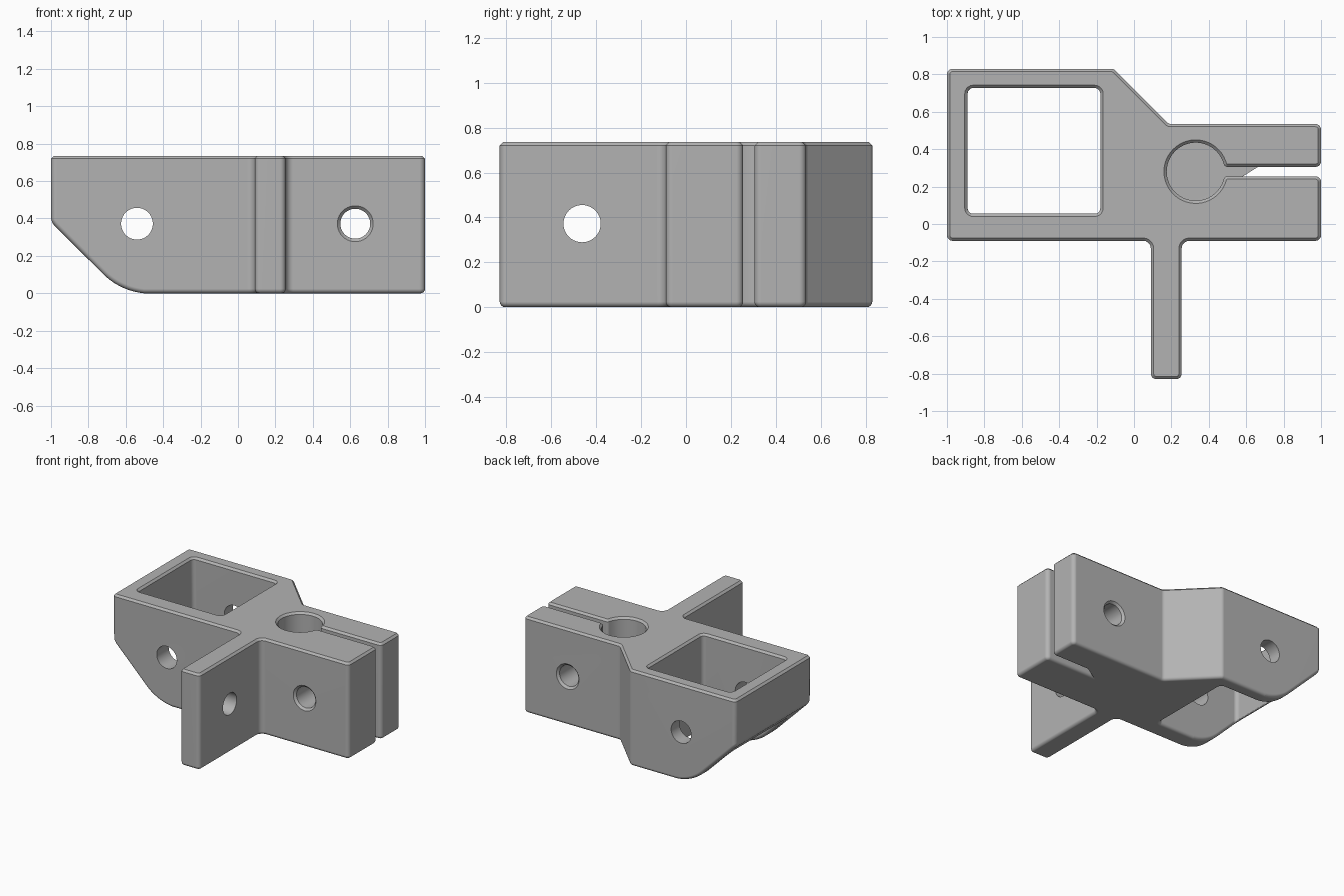
import bpy, bmesh, math
from mathutils import Vector

old = bpy.data.objects.get("Cube")
if old:
    bpy.data.objects.remove(old, do_unlink=True)

HEIGHT = 0.735
MID = 0.372

grey = bpy.data.materials.new("plain grey")
grey.use_nodes = True
colour = (0.45, 0.45, 0.45, 1)
grey.diffuse_color = colour
grey.node_tree.nodes["Principled BSDF"].inputs["Base Color"].default_value = colour


def rounded(corners, steps=5):
    """Round each (x, y, radius) corner of a closed outline."""
    out = []
    for i, (x, y, r) in enumerate(corners):
        p = Vector((x, y))
        if r == 0:
            out.append(p)
            continue
        a = (Vector(corners[i - 1][:2]) - p).normalized()
        b = (Vector(corners[(i + 1) % len(corners)][:2]) - p).normalized()
        half = a.angle(b) / 2
        centre = p + (a + b).normalized() * (r / math.sin(half))
        reach = r / math.tan(half)
        u, v = p + a * reach - centre, p + b * reach - centre
        sweep = u.angle_signed(v)
        for k in range(steps + 1):
            t = -sweep * k / steps
            c, s = math.cos(t), math.sin(t)
            out.append(centre + Vector((u.x * c - u.y * s, u.x * s + u.y * c)))
    return out


def prism(name, outline, place, depth):
    """Extrude an outline; place maps (u, v) to a 3D point."""
    bm = bmesh.new()
    face = bm.faces.new([bm.verts.new(place(*p)) for p in outline])
    new = bmesh.ops.extrude_face_region(bm, geom=[face])["geom"]
    bmesh.ops.translate(bm, vec=depth, verts=[g for g in new if isinstance(g, bmesh.types.BMVert)])
    bmesh.ops.recalc_face_normals(bm, faces=bm.faces)
    return to_object(name, bm)


def to_object(name, bm):
    mesh = bpy.data.meshes.new(name)
    bm.to_mesh(mesh)
    bm.free()
    obj = bpy.data.objects.new(name, mesh)
    bpy.context.collection.objects.link(obj)
    return obj


def turned(name, start, axis, profile):
    """Round cutter made from (distance, radius) rings along an axis."""
    axis = Vector(axis)
    side = Vector((0, 0, 1))
    other = axis.cross(side)
    bm = bmesh.new()
    rings = []
    for d, r in profile:
        angles = [math.tau * k / 40 for k in range(40)]
        rings.append([bm.verts.new(Vector(start) + axis * d + (side * math.cos(t) + other * math.sin(t)) * r)
                      for t in angles])
    for a, b in zip(rings, rings[1:]):
        for k in range(40):
            bm.faces.new((a[k - 1], a[k], b[k], b[k - 1]))
    bm.faces.new(rings[0])
    bm.faces.new(rings[-1])
    bmesh.ops.recalc_face_normals(bm, faces=bm.faces)
    return to_object(name, bm)


def cut(obj, cutter):
    cutter.hide_render = True
    mod = obj.modifiers.new("cut", 'BOOLEAN')
    mod.operation, mod.solver, mod.object = 'DIFFERENCE', 'EXACT', cutter
    bpy.context.view_layer.objects.active = obj
    bpy.ops.object.modifier_apply(modifier=mod.name)
    bpy.data.objects.remove(cutter, do_unlink=True)


# Plan of the bracket: box end, split clamp with round bore, and front tab
bore_x, bore_y, bore_r = 0.33, 0.28, 0.155
bore = []
for k in range(45):
    t = math.radians(20 + 320 * k / 44)
    bore.append((bore_x + bore_r * math.cos(t), bore_y + bore_r * math.sin(t), 0))
R = 0.03
plan = [(-1, -0.09, R), (0.09, -0.09, 0.04), (0.09, -0.83, R), (0.255, -0.83, R),
        (0.255, -0.09, 0.04), (1, -0.09, R), (1, 0.255, R), (0.485, 0.255, 0.02)]
plan += bore[::-1]
plan += [(0.485, 0.305, 0.02), (1, 0.305, R), (1, 0.535, R), (0.185, 0.535, R),
         (-0.11, 0.83, R), (-1, 0.83, R)]
bracket = prism("clamp_bracket", rounded(plan), lambda u, v: (u, v, 0), (0, 0, HEIGHT))

# Square window through the box end
window = [(-0.89, 0.055, R), (-0.18, 0.055, R), (-0.18, 0.727, R), (-0.89, 0.727, R)]
cut(bracket, prism("window_cutter", rounded(window), lambda u, v: (u, v, -0.1), (0, 0, 1)))

# Sloping cut under the box end, blended into the base
slope = [(-1.2, 0.58, 0), (-0.62, 0.002, 0.362), (-0.3, -0.006, 0), (-0.3, -0.2, 0), (-1.2, -0.2, 0)]
cut(bracket, prism("slope_cutter", rounded(slope, 10), lambda u, v: (u, -1, v), (0, 2, 0)))


def rim(bm, top):
    """Edges where walls meet the top, or the underside."""
    found = []
    for e in bm.edges:
        if len(e.link_faces) == 2:
            low, high = sorted((f.normal.z for f in e.link_faces), key=abs)
            if abs(low) < 0.01 and (high > 0.9 if top else high < -0.5):
                found.append(e)
    return found


# Soft lower rims and chamfered upper rims
bm = bmesh.new()
bm.from_mesh(bracket.data)
bmesh.ops.remove_doubles(bm, verts=bm.verts, dist=0.0002)
bm.normal_update()
for top, size, steps in ((False, 0.024, 4), (True, 0.015, 1)):
    bmesh.ops.bevel(bm, geom=rim(bm, top), offset=size, offset_type='OFFSET', segments=steps,
                    profile=0.5, affect='EDGES', clamp_overlap=False, loop_slide=False)
    bm.normal_update()
bm.to_mesh(bracket.data)
bm.free()

# Bolt holes: box walls, tab, and clamp with countersunk mouths
cut(bracket, turned("box_hole", (-0.54, -0.3, MID), (0, 1, 0), [(0, 0.085), (1.4, 0.085)]))
cut(bracket, turned("tab_hole", (-0.1, -0.463, MID), (1, 0, 0), [(0, 0.083), (0.6, 0.083)]))
cut(bracket, turned("clamp_hole", (0.627, -0.09, MID), (0, 1, 0),
                    [(-0.02, 0.116), (0.016, 0.08), (0.609, 0.08), (0.645, 0.116)]))

# Finish
bracket.data.materials.clear()
bracket.data.materials.append(grey)
for p in bracket.data.polygons:
    p.material_index = 0
bpy.ops.object.select_all(action='DESELECT')
bracket.select_set(True)
bpy.context.view_layer.objects.active = bracket
bpy.ops.object.shade_smooth_by_angle(angle=math.radians(28))
weighted = bracket.modifiers.new("even_shading", 'WEIGHTED_NORMAL')
weighted.keep_sharp = True
